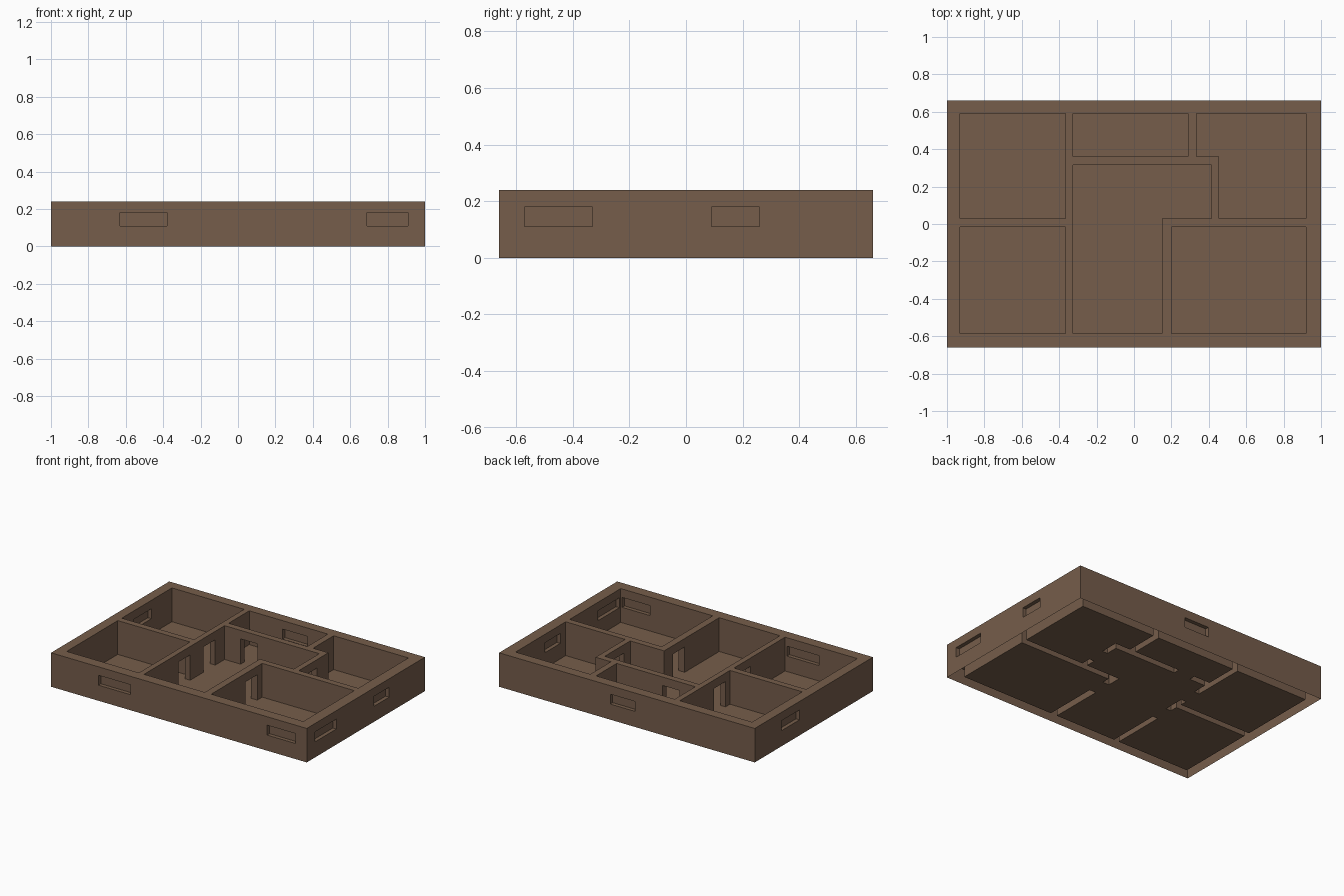
import bpy, bmesh

if "Cube" in bpy.data.objects:
    bpy.data.objects.remove(bpy.data.objects["Cube"])

H = 0.24         # wall height
F = 0.001        # floor level (thin sheet, wall shells stay open underneath)
OPEN_TOP = 0.18  # top of doors and windows
SILL = 0.11


def prism(name, pts, z0, z1):
    bm = bmesh.new()
    face = bm.faces.new([bm.verts.new((x, y, z0)) for x, y in pts])
    ext = bmesh.ops.extrude_face_region(bm, geom=[face], use_keep_orig=True)
    top = [v for v in ext["geom"] if isinstance(v, bmesh.types.BMVert)]
    bmesh.ops.translate(bm, verts=top, vec=(0, 0, z1 - z0))
    bmesh.ops.recalc_face_normals(bm, faces=bm.faces)
    me = bpy.data.meshes.new(name)
    bm.to_mesh(me)
    bm.free()
    ob = bpy.data.objects.new(name, me)
    bpy.context.collection.objects.link(ob)
    return ob


def rect(x0, x1, y0, y1):
    return [(x0, y0), (x1, y0), (x1, y1), (x0, y1)]


# outer block
house = prism("house_walls", rect(-1, 1, -0.66, 0.66), 0, H)


def cut(pts, z0, z1):
    cutter = prism("cutter", pts, z0, z1)
    cutter.hide_render = True
    mod = house.modifiers.new("cut", "BOOLEAN")
    mod.operation = "DIFFERENCE"
    mod.solver = "EXACT"
    mod.object = cutter
    bpy.context.view_layer.update()
    dg = bpy.context.evaluated_depsgraph_get()
    me = bpy.data.meshes.new_from_object(house.evaluated_get(dg))
    house.modifiers.clear()
    house.data = me
    bpy.data.objects.remove(cutter)


# inner faces of the outer walls
L, R, S, N = -0.93, 0.92, -0.585, 0.59

# rooms
rooms = [
    rect(L, -0.365, 0.03, N),
    rect(L, -0.365, S, -0.015),
    rect(-0.325, 0.29, 0.36, N),
    rect(0.2, R, S, -0.015),
    [(0.335, N), (0.335, 0.36), (0.455, 0.36), (0.455, 0.03), (R, 0.03), (R, N)],
    [(-0.325, 0.315), (-0.325, S), (0.15, S), (0.15, 0.03), (0.415, 0.03), (0.415, 0.315)],
]
for pts in rooms:
    cut(pts, F, 0.5)

# doorways with lintels
doors = [
    (-0.38, -0.31, -0.2, -0.07),
    (-0.38, -0.31, 0.08, 0.21),
    (0.135, 0.215, -0.2, -0.07),
    (0.4, 0.47, 0.1, 0.23),
    (-0.2, -0.07, 0.3, 0.375),
]
for d in doors:
    cut(rect(*d), F, OPEN_TOP)

# windows: recessed from both sides, leaving a thin pane
D = 0.027
for x0, x1, outer, inner in [(-0.63, -0.38, -0.66, S), (0.69, 0.91, -0.66, S), (-0.065, 0.13, 0.66, N)]:
    s = 1 if outer > 0 else -1
    for a, b in [(outer - s * D, outer + s * 0.05), (inner - s * 0.05, inner + s * D)]:
        cut(rect(x0, x1, min(a, b), max(a, b)), SILL, OPEN_TOP)
for y0, y1, outer, inner in [(-0.57, -0.33, 1, R), (0.09, 0.26, 1, R), (0.16, 0.36, -1, L)]:
    s = outer
    for a, b in [(outer - s * D, outer + s * 0.05), (inner - s * 0.05, inner + s * D)]:
        cut(rect(min(a, b), max(a, b), y0, y1), SILL, OPEN_TOP)

# open the underside
bm = bmesh.new()
bm.from_mesh(house.data)
under = [f for f in bm.faces if all(v.co.z < 0.0005 for v in f.verts)]
bmesh.ops.delete(bm, geom=under, context="FACES")
bm.to_mesh(house.data)
bm.free()

# brown finish
mat = bpy.data.materials.new("brown")
mat.diffuse_color = (0.18, 0.11, 0.07, 1)
mat.use_nodes = True
mat.node_tree.nodes["Principled BSDF"].inputs["Base Color"].default_value = mat.diffuse_color
house.data.materials.clear()
house.data.materials.append(mat)
